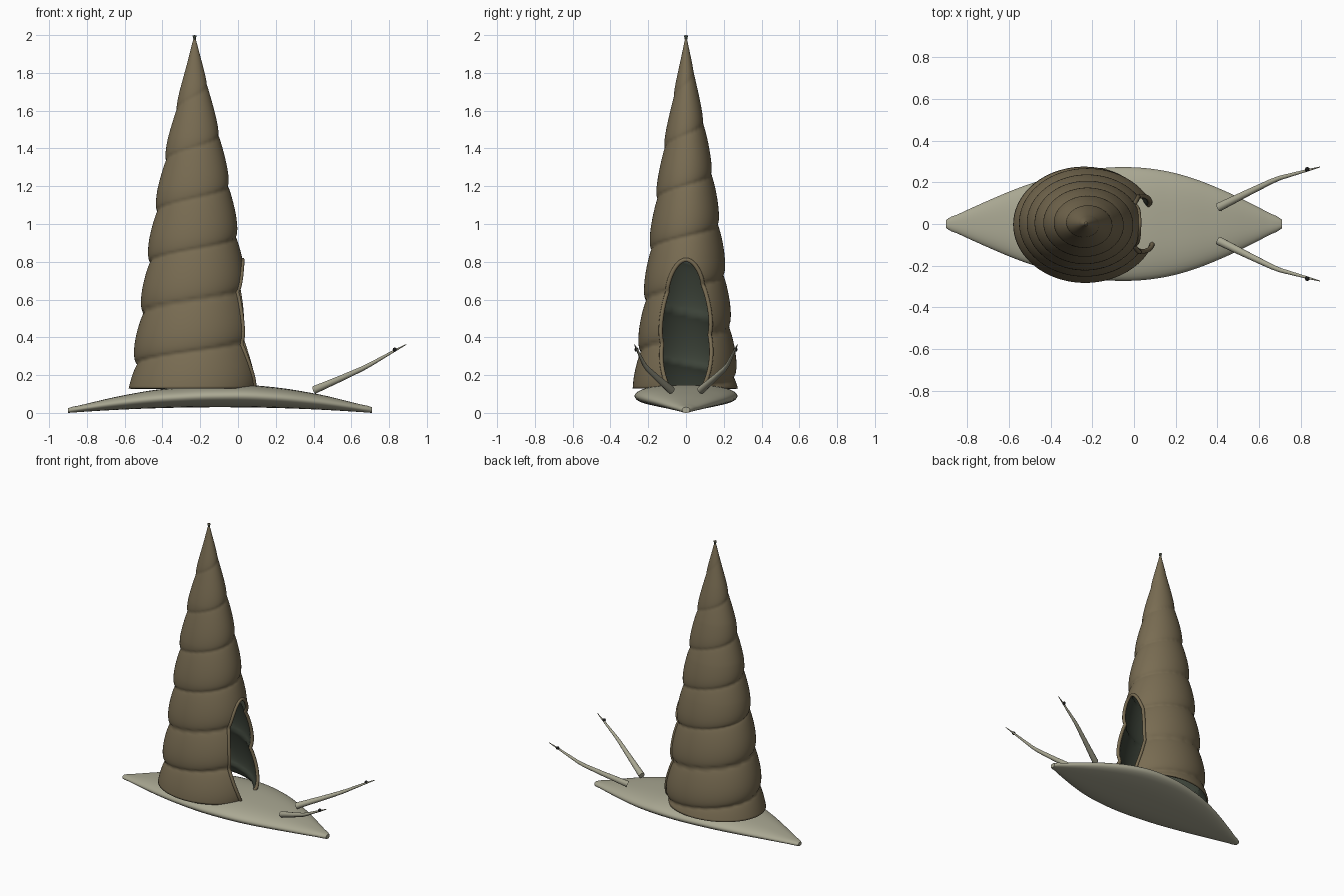
import bpy, math
from mathutils import Vector

if "Cube" in bpy.data.objects:
    bpy.data.objects.remove(bpy.data.objects["Cube"])

CX, PITCH = -0.23, 0.27          # shell axis and whorl pitch
Z0, ZM, ZT = 0.13, 0.36, 0.81    # aperture bottom, widest level, top


def material(name, rgb):
    m = bpy.data.materials.new(name)
    m.diffuse_color = (*rgb, 1)
    m.use_nodes = True
    m.node_tree.nodes["Principled BSDF"].inputs["Base Color"].default_value = m.diffuse_color
    return m


SHELL = material("shell_brown", (0.19, 0.15, 0.085))
INSIDE = material("shell_inside", (0.045, 0.055, 0.04))
SKIN = material("skin", (0.40, 0.39, 0.29))
BLACK = material("eye_black", (0.01, 0.01, 0.01))


def make(name, verts, faces, mats, angle=50):
    me = bpy.data.meshes.new(name)
    me.from_pydata([tuple(v) for v in verts], [], faces)
    for m in mats:
        me.materials.append(m)
    ob = bpy.data.objects.new(name, me)
    bpy.context.collection.objects.link(ob)
    bpy.ops.object.select_all(action='DESELECT')
    ob.select_set(True)
    bpy.context.view_layer.objects.active = ob
    bpy.ops.object.mode_set(mode='EDIT')
    bpy.ops.mesh.select_all(action='SELECT')
    bpy.ops.mesh.remove_doubles(threshold=0.00005)
    bpy.ops.mesh.normals_make_consistent(inside=False)
    bpy.ops.object.mode_set(mode='OBJECT')
    bpy.ops.object.shade_smooth_by_angle(angle=math.radians(angle))
    return ob


def lerp(points, x):
    for (a, p), (b, q) in zip(points, points[1:]):
        if x <= b:
            return p + (q - p) * (x - a) / (b - a)
    return points[-1][1]


def loft(rings):
    # skin closed rings of equal size and cap both ends
    n = len(rings[0])
    verts = [v for r in rings for v in r]
    faces = [(i * n + j, i * n + (j + 1) % n, (i + 1) * n + (j + 1) % n, (i + 1) * n + j)
             for i in range(len(rings) - 1) for j in range(n)]
    faces += [tuple(range(n)), tuple(range(len(verts) - n, len(verts)))]
    return verts, faces


def tube(name, path, radii, mat, sides=12):
    path = [Vector(p) for p in path]
    rings, side = [], None
    for i, p in enumerate(path):
        d = (path[min(i + 1, len(path) - 1)] - path[max(i - 1, 0)]).normalized()
        side = d.orthogonal() if side is None else side - d * side.dot(d)
        side.normalize()
        up = d.cross(side)
        rings.append([p + radii[i] * (side * math.cos(k * math.tau / sides) + up * math.sin(k * math.tau / sides))
                      for k in range(sides)])
    return make(name, *loft(rings), [mat])


# Shell surface: tapering elliptical cone with a spiral groove
ENVELOPE = [(0.13, 0.35), (0.36, 0.318), (0.65, 0.278), (0.92, 0.24), (1.18, 0.197),
            (1.45, 0.142), (1.7, 0.08), (2.0, 0.001)]


def shell_point(theta, z):
    u = ((z - 0.53) / PITCH - (theta - math.pi) / math.tau) % 1.0
    groove = 1 - max(0, math.sin(math.pi * u ** 0.75)) ** 0.6
    r = lerp(ENVELOPE, z) * (1 - 0.10 * groove * min(1, (2 - z) / 0.3))
    return Vector((CX + r * math.cos(theta), 0.81 * r * math.sin(theta), z))


def gap(z):
    # angular half width of the aperture at height z
    if z >= ZT - 1e-6:
        return 0.0
    if z > ZM:
        w = 0.137 * math.sqrt(1 - ((z - ZM) / (ZT - ZM)) ** 2)
    else:
        w = 0.137 * (1 - 0.3 * ((ZM - z) / (ZM - Z0)) ** 2)
    return math.asin(w / (0.81 * lerp(ENVELOPE, z)))


# Shell
levels = [Z0 + (ZM - Z0) * i / 20 for i in range(20)]
levels += [ZM + (ZT - ZM) * math.sin(math.pi / 2 * i / 40) for i in range(40)]
levels += [ZT + (2 - ZT) * i / 110 for i in range(111)]
COLS = 97
verts, faces = [], []
for z in levels:
    a = gap(z)
    verts += [shell_point(a + (math.tau - 2 * a) * j / (COLS - 1), z) for j in range(COLS)]
for i in range(len(levels) - 1):
    for j in range(COLS - 1):
        k = i * COLS + j
        faces.append((k, k + 1, k + COLS + 1, k + COLS))
shell = make("shell", verts, faces, [SHELL, INSIDE], 80)
solid = shell.modifiers.new("thickness", 'SOLIDIFY')
solid.thickness = 0.012
solid.offset = -1
solid.material_offset = 1

# Lip around the aperture
edge = [z for z in levels if z <= ZT + 1e-6]
path = [shell_point(gap(z), z) for z in edge]
path += [shell_point(math.tau - gap(z), z) for z in reversed(edge[:-1])]
tube("aperture_lip", path, [0.011] * len(path), SHELL, 10)

# Foot: arched leaf shape with rounded edge
WIDTH = [(-0.9, 0.02), (-0.75, 0.09), (-0.57, 0.168), (-0.4, 0.225), (-0.2, 0.265), (-0.05, 0.275),
         (0.1, 0.265), (0.25, 0.232), (0.4, 0.175), (0.55, 0.105), (0.71, 0.02)]
TOP = [(-0.9, 0.025), (-0.65, 0.085), (-0.45, 0.122), (-0.2, 0.145), (0.05, 0.15),
       (0.25, 0.13), (0.45, 0.095), (0.71, 0.03)]


def smooth(points, x):
    return sum(lerp(points, min(0.71, max(-0.9, x + d))) for d in (-0.05, 0, 0.05)) / 3


rings = []
for i in range(61):
    x = -0.9 + 1.61 * i / 60
    f = smooth if 0 < i < 60 else lerp
    w, top = f(WIDTH, x), f(TOP, x)
    low = 0.03 * max(0, 1 - ((x + 0.095) / 0.805) ** 2)
    mid, h = (top + low) / 2, (top - low) / 2
    ring = []
    for k in range(40):
        c, s = math.cos(math.tau * k / 40), math.sin(math.tau * k / 40)
        ring.append((x, w * math.copysign(abs(c) ** 0.75, c), mid + h * s))
    rings.append(ring)
make("foot", *loft(rings), [SKIN])

# Tentacles and eyes
for side, label in ((1, "left"), (-1, "right")):
    pts = [(0.405, 0.08, 0.122), (0.55, 0.152, 0.185), (0.66, 0.205, 0.235), (0.70, 0.221, 0.256),
           (0.83, 0.257, 0.33), (0.89, 0.273, 0.362)]
    tube(label + "_tentacle", [(x, y * side, z) for x, y, z in pts],
         [0.021, 0.016, 0.0125, 0.011, 0.006, 0.002], SKIN)
    bpy.ops.mesh.primitive_uv_sphere_add(segments=16, ring_count=10, radius=0.011,
                                         location=(0.83, 0.262 * side, 0.335))
    eye = bpy.context.object
    eye.name = label + "_eye"
    eye.data.materials.append(BLACK)
    bpy.ops.object.shade_smooth()
